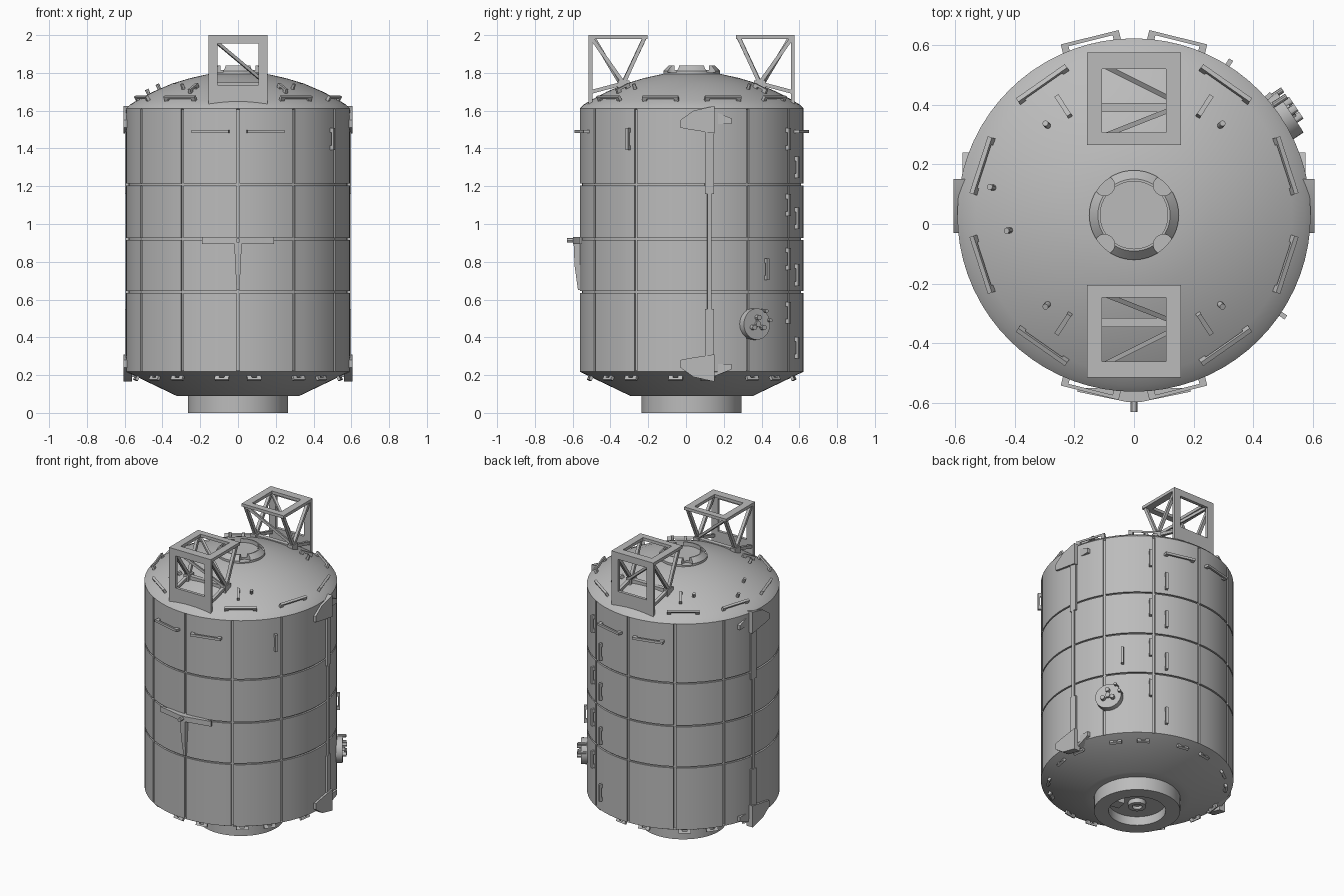
import bpy, bmesh
from math import radians, sin, cos, tau
from mathutils import Matrix, Vector

cube = bpy.data.objects.get("Cube")
if cube:
    bpy.data.objects.remove(cube, do_unlink=True)

CY = 0.03    # hull axis offset in y
R = 0.592    # hull radius
AXIS = Matrix.Translation((0, CY, 0))

grey = bpy.data.materials.new("hull grey")
grey.use_nodes = True
grey.diffuse_color = (0.5, 0.5, 0.5, 1)
grey.node_tree.nodes["Principled BSDF"].inputs["Base Color"].default_value = (0.5, 0.5, 0.5, 1)


def finish(name, bm, cutter=None):
    """Turn a bmesh into a shaded object, optionally cut by another object."""
    bmesh.ops.recalc_face_normals(bm, faces=bm.faces)
    mesh = bpy.data.meshes.new(name)
    bm.to_mesh(mesh)
    bm.free()
    mesh.materials.append(grey)
    ob = bpy.data.objects.new(name, mesh)
    bpy.context.collection.objects.link(ob)
    bpy.ops.object.select_all(action='DESELECT')
    ob.select_set(True)
    bpy.context.view_layer.objects.active = ob
    if cutter:
        mod = ob.modifiers.new("cut", 'BOOLEAN')
        mod.operation = 'DIFFERENCE'
        mod.object = cutter
        bpy.ops.object.modifier_apply(modifier=mod.name)
        bpy.data.objects.remove(cutter, do_unlink=True)
    bpy.ops.object.shade_smooth_by_angle(angle=radians(30))
    return ob


def lathe(name, profile, cutter=None, steps=72):
    bm = bmesh.new()
    vs = [bm.verts.new((r, 0, z)) for r, z in profile]
    es = [bm.edges.new(p) for p in zip(vs, vs[1:])]
    bmesh.ops.spin(bm, geom=vs + es, cent=(0, 0, 0), axis=(0, 0, 1), angle=tau, steps=steps)
    bmesh.ops.remove_doubles(bm, verts=bm.verts, dist=0.0001)
    bm.transform(AXIS)
    return finish(name, bm, cutter)


def box(bm, lo, hi, m=Matrix()):
    lo, hi = Vector(lo), Vector(hi)
    scale = Matrix.Diagonal((*(hi - lo), 1))
    bmesh.ops.create_cube(bm, size=1, matrix=m @ Matrix.Translation((lo + hi) / 2) @ scale)


def rod(bm, a, b, w=0.02):
    a, b = Vector(a), Vector(b)
    m = Matrix.Translation(a) @ (b - a).to_track_quat('Z', 'Y').to_matrix().to_4x4()
    box(bm, (-w / 2, -w / 2, 0), (w / 2, w / 2, (b - a).length), m)


def cylinder(bm, r, x0, x1, m, r2=None, seg=24):
    """Cylinder along the local x axis."""
    turn = Matrix.Translation(((x0 + x1) / 2, 0, 0)) @ Matrix.Rotation(radians(90), 4, 'Y')
    bmesh.ops.create_cone(bm, cap_ends=True, segments=seg, radius1=r, radius2=r if r2 is None else r2,
                          depth=x1 - x0, matrix=m @ turn)


def place(az, r, z, tilt=0):
    """Frame on the hull: x outward, y around, z along the hull."""
    return (AXIS @ Matrix.Rotation(radians(az), 4, 'Z') @ Matrix.Translation((r, 0, z))
            @ Matrix.Rotation(radians(-tilt), 4, 'Y'))


def rail(bm, m, length, upright=False):
    """Handrail with two feet."""
    if upright:
        m = m @ Matrix.Rotation(radians(90), 4, 'X')
    h = length / 2
    box(bm, (0.01, -h, -0.008), (0.022, h, 0.008), m)
    for s in (-1, 1):
        c = s * (h - 0.012)
        box(bm, (-0.01, c - 0.012, -0.008), (0.012, c + 0.012, 0.008), m)


def arc_plate(bm, a0, a1, z0, z1, r0, r1):
    """Curved plate on the hull."""
    n = max(1, round((a1 - a0) / 5))
    rows = []
    for i in range(n + 1):
        a = radians(a0 + (a1 - a0) * i / n)
        rows.append([bm.verts.new((r * cos(a), CY + r * sin(a), z))
                     for r, z in ((r0, z0), (r1, z0), (r1, z1), (r0, z1))])
    for p, q in zip(rows, rows[1:]):
        for k in range(4):
            bm.faces.new((p[k], p[k - 1], q[k - 1], q[k]))
    bm.faces.new(rows[0])
    bm.faces.new(rows[-1][::-1])


def prism(bm, pts, to3d, lo, hi):
    ends = [[bm.verts.new(to3d(u, v, w)) for u, v in pts] for w in (lo, hi)]
    for e in ends:
        bm.faces.new(e)
    for k in range(len(pts)):
        bm.faces.new((ends[0][k - 1], ends[0][k], ends[1][k], ends[1][k - 1]))


# Pressure hull: dome, core, lower cone and docking collar
lathe("hull", [(0, 1.8), (0.15, 1.795), (0.25, 1.773), (0.35, 1.743), (0.45, 1.7), (0.53, 1.658),
               (0.572, 1.632), (0.592, 1.612), (0.58, 1.606), (0.58, 0.224), (0.592, 0.218),
               (0.325, 0.09), (0.265, 0.09), (0.265, 0), (0.175, 0), (0.175, 0.06),
               (0.055, 0.06), (0.055, 0.03), (0.03, 0.03), (0.03, 0.05), (0, 0.05)])

# Curved panels with gaps between them
bm = bmesh.new()
edges = [-30, 30, 60, 90, 120, 150, 210, 240, 270, 300, 330]
levels = [0.218, 0.64, 0.92, 1.21, 1.612]
for a0, a1 in zip(edges, edges[1:]):
    for z0, z1 in zip(levels, levels[1:]):
        arc_plate(bm, a0 + 0.75, a1 - 0.75, z0 + 0.005 * (z0 > 0.3), z1 - 0.005 * (z1 < 1.5), 0.575, R)
finish("hull_panels", bm)

# Top hatch with four scooped corners
bm = bmesh.new()
for az in (45, 135, 225, 315):
    cylinder(bm, 0.034, 0, 0.1, place(az, 0.14, 1.802, 90))
scoops = finish("hatch_cutter", bm)
scoops.hide_render = True
lathe("top_hatch", [(0, 1.78), (0.15, 1.78), (0.15, 1.81), (0.121, 1.84), (0.113, 1.84),
                    (0.113, 1.815), (0, 1.815)], scoops)

# Lifting frames, front and back
for name, s in (("front_frame", -1), ("back_frame", 1)):
    bm = bmesh.new()

    def P(x, d, z):
        return Vector((x, CY + s * d, z))

    def slab(a, b):
        a, b = P(*a), P(*b)
        box(bm, [min(p) for p in zip(a, b)], [max(p) for p in zip(a, b)])

    for x in (-1, 1):
        slab((x * 0.108, 0.525, 1.62), (x * 0.157, 0.545, 2))
        slab((x * 0.108, 0.234, 1.98), (x * 0.157, 0.545, 2))
        apex = P(x * 0.14, 0.36, 1.745)
        rod(bm, P(x * 0.14, 0.25, 1.985), apex)
        rod(bm, P(x * 0.14, 0.53, 1.985), apex)
        rod(bm, apex, P(x * 0.14, 0.53, 1.7))
        slab((x * 0.12, 0.33, 1.71), (x * 0.157, 0.39, 1.76))
    slab((-0.11, 0.525, 1.62), (0.11, 0.545, 1.737))
    slab((-0.11, 0.525, 1.955), (0.11, 0.545, 2))
    slab((-0.11, 0.234, 1.98), (0.11, 0.276, 2))
    slab((-0.11, 0.49, 1.98), (0.11, 0.545, 2))
    slab((-0.15, 0.345, 1.72), (0.15, 0.375, 1.75))
    rod(bm, P(-0.14, 0.25, 1.985), P(0.14, 0.36, 1.75), 0.016)
    rod(bm, P(-0.14, 0.52, 1.985), P(0.14, 0.38, 1.75), 0.016)
    finish(name, bm)

# Handrails on the dome
bm = bmesh.new()
for side in (0, 180):
    for az in (-55, -18, 18, 55):
        rail(bm, place(side + az, 0.53, 1.658, 62), 0.2)
    for az in (-57, 57):
        rail(bm, place(side + az, 0.43, 1.709, 66), 0.085, True)
finish("dome_handrails", bm)

# Small knobs on the dome
bm = bmesh.new()
for az, r in ((46, 0.415), (134, 0.415), (226, 0.415), (314, 0.415), (169, 0.48), (187, 0.418)):
    cylinder(bm, 0.01, -0.02, 0.03, place(az, r, 1.8 - 0.5 * r * r, 65), seg=12)
finish("dome_knobs", bm)

# Handrails around the cylinder wall
bm = bmesh.new()
for az in (-104, -76, 76, 104):
    rail(bm, place(az, R, 1.49), 0.2)
for az, heights in ((67.5, (1.3, 1.03, 0.73, 0.345)), (58, (1.45, 1.1, 0.815, 0.53)),
                    (41.4, (0.76,)), (-34, (1.45,))):
    for z in heights:
        rail(bm, place(az, R, z), 0.115, True)
finish("wall_handrails", bm)

# Handrails on the lower cone
bm = bmesh.new()
for k in range(8):
    for off in (-9, 9):
        rail(bm, place(k * 45 + off, 0.54, 0.193, -64), 0.075)
finish("cone_handrails", bm)

# Side clamps and their long straps
for name, s in (("left_clamp", 1), ("right_clamp", -1)):
    bm = bmesh.new()
    outline = [(-0.03, 1.55), (0.04, 1.6), (0.15, 1.625), (0.15, 1.48), (0.02, 1.5), (-0.03, 1.51)]
    for flip in (False, True):
        def at(y, z, x):
            return (s * x, y, 1.79 - z if flip else z)
        prism(bm, outline, at, 0.56, 0.605)
        prism(bm, [(0.14, 1.53), (0.24, 1.53), (0.24, 1.56), (0.14, 1.6)], at, 0.54, 0.575)
    mid = 9 if s > 0 else 171
    for half, z0, z1 in ((2.2, 1.16, 1.5), (1, 0.3, 1.2), (2.2, 0.3, 0.55)):
        arc_plate(bm, mid - half, mid + half, z0, z1, 0.575, 0.601 + half * 0.001)
    finish(name, bm)

# Front T bracket with pin
bm = bmesh.new()
prism(bm, [(-0.19, -0.55), (-0.19, -0.562), (-0.02, -0.597), (0.02, -0.597), (0.19, -0.562), (0.19, -0.55)],
      lambda x, y, z: (x, y, z), 0.895, 0.93)
prism(bm, [(-0.55, 0.9), (-0.595, 0.9), (-0.59, 0.78), (-0.572, 0.65), (-0.55, 0.65)],
      lambda y, z, x: (x * (0.4 + 2.4 * (z - 0.65)), y, z), -0.02, 0.02)
cylinder(bm, 0.012, -0.03, 0.068, place(-90, R, 0.913), seg=12)
finish("front_bracket", bm)

# Round side port with knobs
bm = bmesh.new()
port = place(33.5, R, 0.47)
cylinder(bm, 0.083, -0.04, 0.035, port, seg=32)
cylinder(bm, 0.015, 0.03, 0.05, port, seg=12)
for k in range(3):
    spin = port @ Matrix.Rotation(tau * k / 3, 4, 'X')
    box(bm, (0.03, -0.007, 0), (0.045, 0.007, 0.045), spin)
    cylinder(bm, 0.014, 0.03, 0.06, spin @ Matrix.Translation((0, 0, 0.035)), seg=12)
for y, z in ((0.05, 0.07), (0.075, 0.02)):
    cylinder(bm, 0.01, 0, 0.055, port @ Matrix.Translation((0, y, z)), seg=10)
finish("side_port", bm)

# Key block inside the docking collar
bm = bmesh.new()
box(bm, (-0.05, -0.035, 0.005), (0.03, 0.035, 0.065), place(-10, 0.16, 0))
finish("collar_key", bm)
